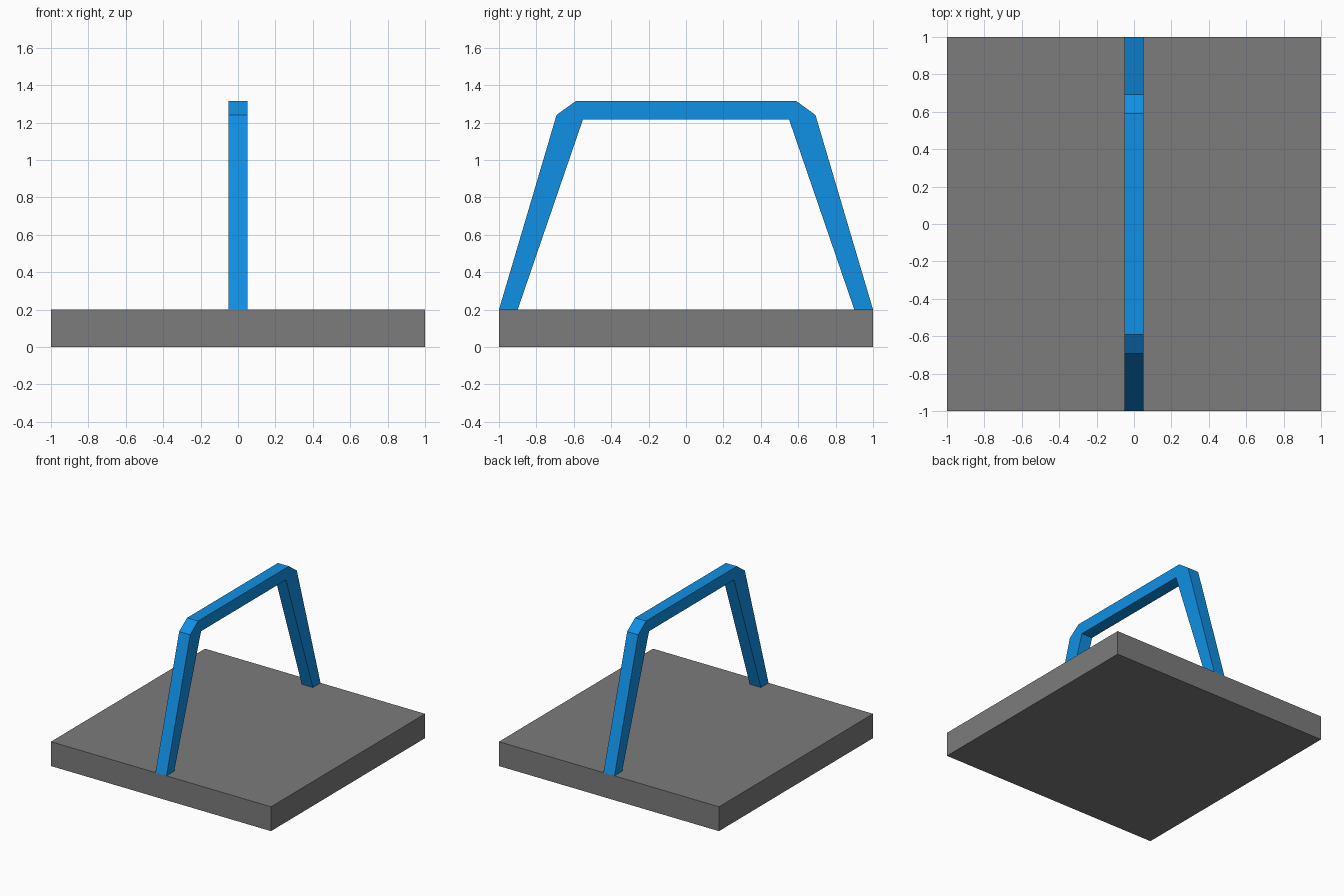
import bpy, bmesh

if "Cube" in bpy.data.objects:
    bpy.data.objects.remove(bpy.data.objects["Cube"])


def material(name, rgb):
    m = bpy.data.materials.new(name)
    m.diffuse_color = (*rgb, 1.0)
    m.use_nodes = True
    m.node_tree.nodes["Principled BSDF"].inputs["Base Color"].default_value = m.diffuse_color
    return m


def add_object(name, bm, mat):
    bmesh.ops.recalc_face_normals(bm, faces=bm.faces[:])
    mesh = bpy.data.meshes.new(name)
    bm.to_mesh(mesh)
    bm.free()
    mesh.materials.append(mat)
    obj = bpy.data.objects.new(name, mesh)
    bpy.context.collection.objects.link(obj)
    return obj


grey = material("grey", (0.2, 0.2, 0.2))
blue = material("blue", (0.005, 0.28, 0.78))

# Square base slab
bm = bmesh.new()
bmesh.ops.create_cube(bm, size=1.0)
for v in bm.verts:
    v.co = (v.co.x * 2.0, v.co.y * 2.0, v.co.z * 0.2 + 0.1)
add_object("base_plate", bm, grey)

# Handle: outer and inner outlines (y, z) of one half, mirrored in y
outer = [(-1.0, 0.2), (-0.692, 1.241), (-0.59, 1.315)]
inner = [(-0.9, 0.2), (-0.551, 1.217)]


def mirrored(points):
    return points + [(-y, z) for y, z in reversed(points)]


profile = mirrored(outer) + mirrored(inner)[::-1]

# Extrude the arch profile across its width
bm = bmesh.new()
face = bm.faces.new([bm.verts.new((-0.05, y, z)) for y, z in profile])
ext = bmesh.ops.extrude_face_region(bm, geom=[face])
for g in ext["geom"]:
    if isinstance(g, bmesh.types.BMVert):
        g.co.x = 0.05
add_object("handle", bm, blue)
